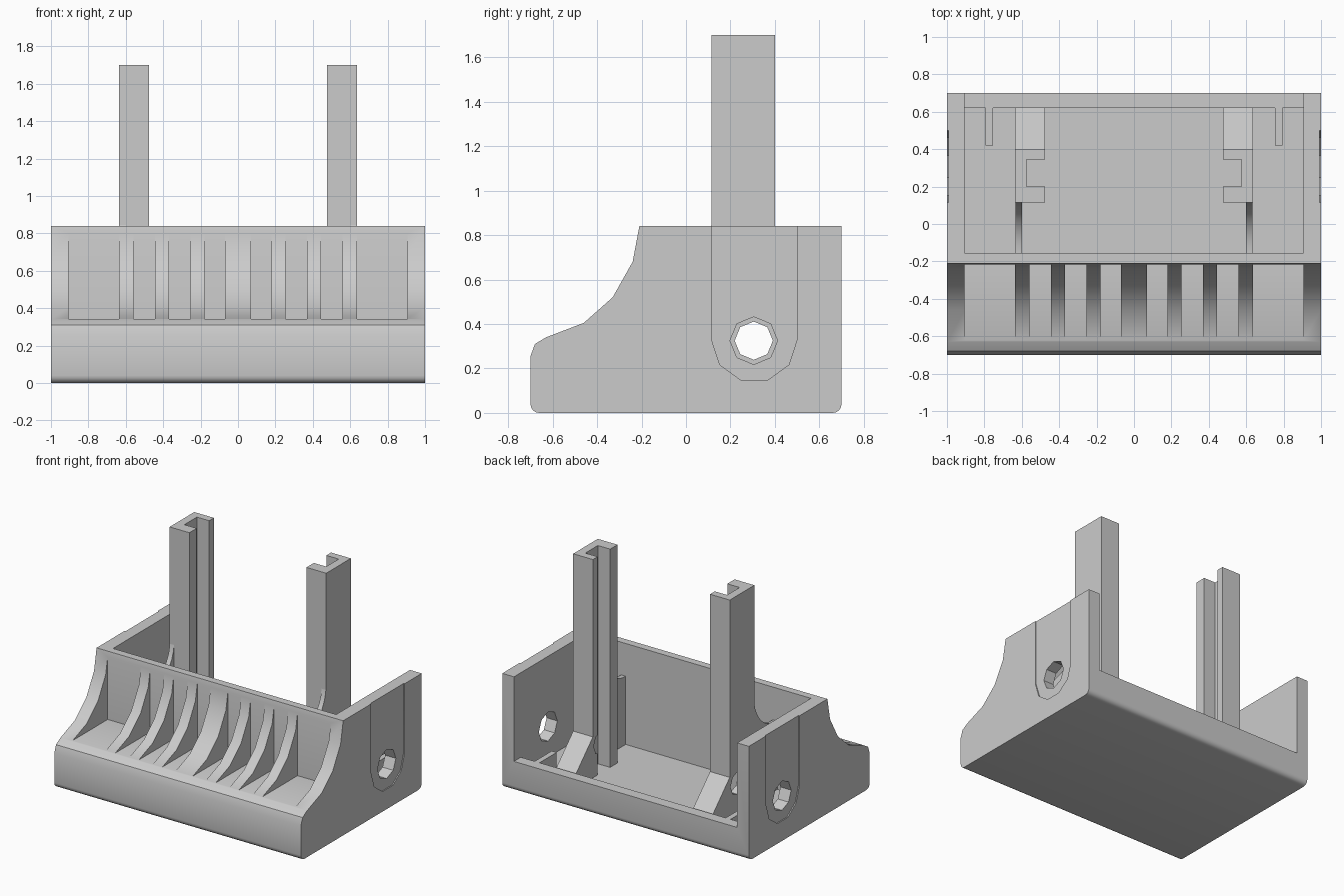
import bpy, bmesh
from math import cos, sin, tau, pi, radians

old = bpy.data.objects.get("Cube")
if old:
    bpy.data.objects.remove(old, do_unlink=True)

grey = bpy.data.materials.new("light_grey")
grey.use_nodes = True
grey.diffuse_color = (0.6, 0.6, 0.6, 1)
grey.node_tree.nodes["Principled BSDF"].inputs["Base Color"].default_value = (0.6, 0.6, 0.6, 1)


def prism(name, outline, lo, hi, axis="x"):
    """Extrude a (y, z) outline along x, or an (x, y) outline along z."""
    def place(p, t):
        return (t, p[0], p[1]) if axis == "x" else (p[0], p[1], t)
    bm = bmesh.new()
    a = [bm.verts.new(place(p, lo)) for p in outline]
    b = [bm.verts.new(place(p, hi)) for p in outline]
    bm.faces.new(a)
    bm.faces.new(b[::-1])
    n = len(outline)
    for i in range(n):
        j = (i + 1) % n
        bm.faces.new((a[i], a[j], b[j], b[i]))
    bmesh.ops.recalc_face_normals(bm, faces=bm.faces)
    mesh = bpy.data.meshes.new(name)
    bm.to_mesh(mesh)
    bm.free()
    mesh.materials.append(grey)
    obj = bpy.data.objects.new(name, mesh)
    bpy.context.collection.objects.link(obj)
    return obj


def rect(u0, u1, v0, v1):
    return [(u0, v0), (u1, v0), (u1, v1), (u0, v1)]


def arc(cu, cv, r, start, end, steps):
    angles = [start + (end - start) * i / steps for i in range(steps + 1)]
    return [(cu + r * cos(t), cv + r * sin(t)) for t in angles]


def activate(obj):
    bpy.ops.object.select_all(action="DESELECT")
    obj.select_set(True)
    bpy.context.view_layer.objects.active = obj


def cut(target, cutter):
    mod = target.modifiers.new("cut", "BOOLEAN")
    mod.operation = "DIFFERENCE"
    mod.solver = "EXACT"
    mod.object = cutter
    cutter.hide_render = True
    activate(target)
    bpy.ops.object.modifier_apply(modifier=mod.name)
    bpy.data.objects.remove(cutter, do_unlink=True)


def span(side, near, far):
    return sorted((side * near, side * far))


def octagon(r):
    return arc(0.305, 0.325, r, 0, tau, 8)[:-1]


# Bin body: rounded base, concave front slope
profile = arc(-0.66, 0.04, 0.04, 1.5 * pi, pi, 4)
profile += [(-0.70, 0.255), (-0.68, 0.31), (-0.63, 0.34), (-0.46, 0.405),
            (-0.33, 0.52), (-0.24, 0.68), (-0.21, 0.84), (0.70, 0.84)]
profile += arc(0.66, 0.04, 0.04, 0, -0.5 * pi, 4)
body = prism("bin_body", profile, -1, 1)

# Open cavity with a low lip at the back
FLOOR, LIP = 0.1, 0.22
cavity = [(-0.155, FLOOR), (0.62, FLOOR), (0.62, LIP), (0.9, LIP), (0.9, 1.1), (-0.155, 1.1)]
cut(body, prism("cavity_cutter", cavity, -0.905, 0.905))

# Pockets between the front ribs
pockets = [(0.07, 0.178), (0.255, 0.37), (0.445, 0.56), (0.635, 0.905)]
for near, far in pockets:
    for side in (-1, 1):
        cut(body, prism("pocket_cutter", rect(-0.9, -0.217, 0.343, 0.95), *span(side, near, far)))

# Shallow U recess and round hole in each side wall
recess = arc(0.3075, 0.33, 0.1925, pi, tau, 5) + [(0.5, 1.0), (0.115, 1.0)]
for side in (-1, 1):
    cut(body, prism("recess_cutter", recess, *span(side, 0.992, 1.1)))
    cut(body, prism("hole_cutter", octagon(0.107), *span(side, 0.8, 1.2)))

activate(body)
bpy.ops.object.shade_smooth_by_angle(angle=radians(30))

# Channel posts and their supports
for side, label in ((1, "left"), (-1, "right")):
    channel = [(0.475, 0.115), (0.635, 0.115), (0.635, 0.40), (0.475, 0.40),
               (0.475, 0.345), (0.575, 0.345), (0.575, 0.20), (0.475, 0.20)]
    post = prism(label + "_channel_post", [(side * x, y) for x, y in channel],
                 FLOOR - 0.02, 1.70, "z")
    cut(post, prism("post_hole_cutter", octagon(0.086), *span(side, 0.4, 0.7)))

    # Ramp behind the post
    ramp = [(0.40, FLOOR - 0.02), (0.63, FLOOR - 0.02), (0.63, 0.18), (0.62, 0.18), (0.40, 0.40)]
    prism(label + "_ramp", ramp, *span(side, 0.475, 0.635))

    # Curved web from post to front wall
    web = [(-0.16, FLOOR - 0.02), (0.12, FLOOR - 0.02), (0.12, 0.84)]
    web += arc(-0.155, 0.87, 0.27, -0.03 * pi, -0.5 * pi, 8) + [(-0.16, 0.60)]
    fin = prism(label + "_web", web, *span(side, 0.598, 0.633))
    activate(fin)
    bpy.ops.object.shade_smooth_by_angle(angle=radians(30))

    # Small fin on the back lip
    prism(label + "_lip_fin", rect(0.42, 0.63, FLOOR - 0.02, LIP - 0.001), *span(side, 0.755, 0.795))
